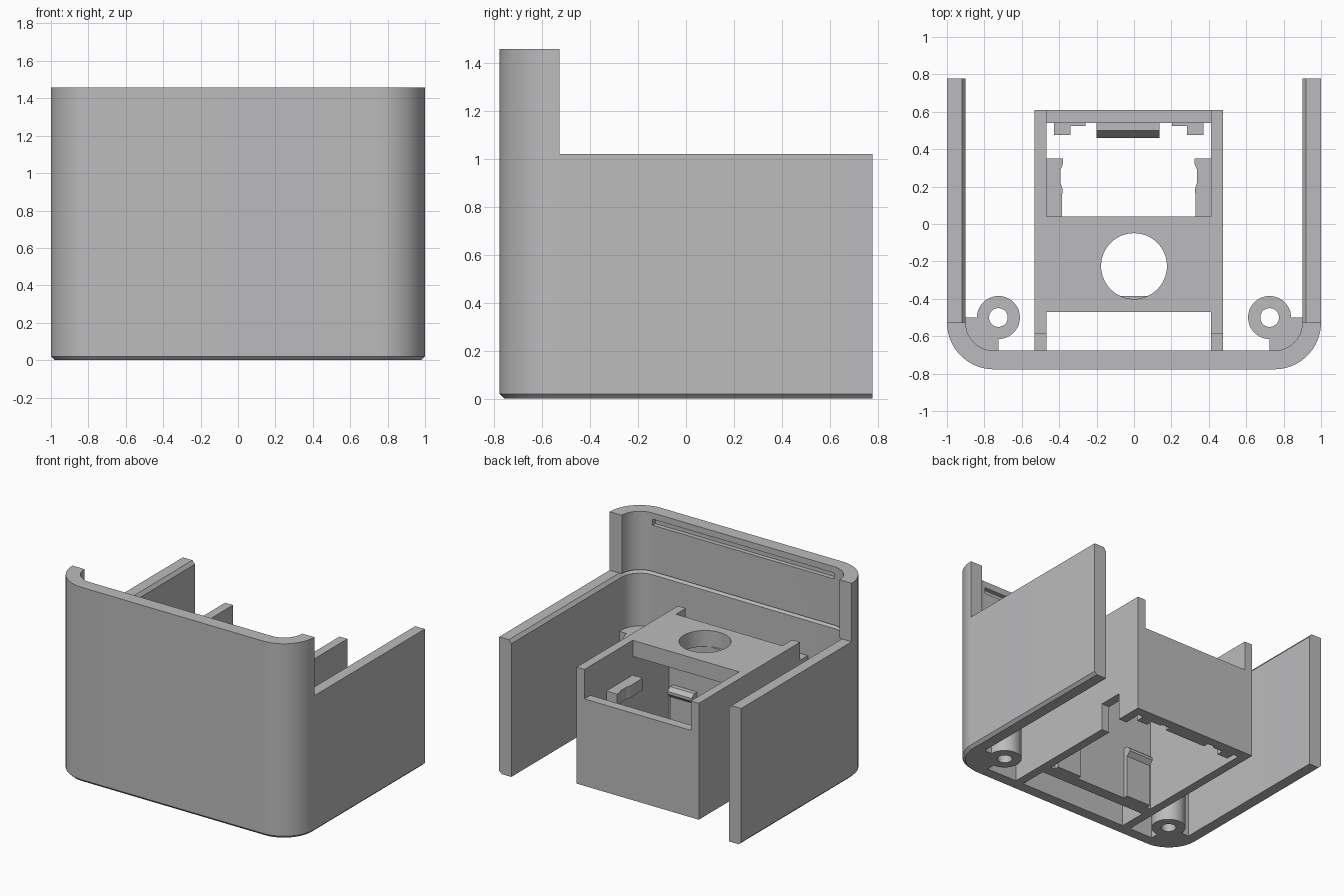
import bpy, bmesh, math

if "Cube" in bpy.data.objects:
    bpy.data.objects.remove(bpy.data.objects["Cube"])

grey = bpy.data.materials.new("grey_plastic")
grey.diffuse_color = (0.5, 0.5, 0.51, 1)
grey.use_nodes = True
grey.node_tree.nodes["Principled BSDF"].inputs["Base Color"].default_value = grey.diffuse_color


def finish(name, bm):
    bmesh.ops.recalc_face_normals(bm, faces=bm.faces)
    me = bpy.data.meshes.new(name)
    bm.to_mesh(me)
    bm.free()
    ob = bpy.data.objects.new(name, me)
    bpy.context.collection.objects.link(ob)
    me.materials.append(grey)
    return ob


def prism(name, pts, axis, lo, hi):
    """Extrude a 2D outline along an axis: 'x' takes (y, z), 'z' takes (x, y)."""
    bm = bmesh.new()
    put = (lambda p, h: (h, p[0], p[1])) if axis == 'x' else (lambda p, h: (p[0], p[1], h))
    face = bm.faces.new([bm.verts.new(put(p, lo)) for p in pts])
    ext = bmesh.ops.extrude_face_region(bm, geom=[face])
    verts = [v for v in ext['geom'] if isinstance(v, bmesh.types.BMVert)]
    bmesh.ops.translate(bm, verts=verts, vec=(hi - lo, 0, 0) if axis == 'x' else (0, 0, hi - lo))
    return finish(name, bm)


def box(name, x0, x1, y0, y1, z0, z1):
    return prism(name, [(x0, y0), (x1, y0), (x1, y1), (x0, y1)], 'z', z0, z1)


def circle(cx, cy, r, n=48):
    return [(cx + r * math.cos(2 * math.pi * i / n), cy + r * math.sin(2 * math.pi * i / n))
            for i in range(n)]


def cut(ob, cutter):
    m = ob.modifiers.new("cut", 'BOOLEAN')
    m.operation, m.solver, m.object = 'DIFFERENCE', 'EXACT', cutter
    cutter.hide_render = True
    cutter.hide_set(True)


def smooth(ob):
    bpy.ops.object.select_all(action='DESELECT')
    ob.select_set(True)
    bpy.context.view_layer.objects.active = ob
    bpy.ops.object.shade_smooth_by_angle(angle=math.radians(30))


def shell(name, profile, back_y):
    """Sweep an (inset, z) profile along the U-shaped plan with round front corners."""
    bm = bmesh.new()
    n = 16
    stations = [(-1, None)] if back_y is not None else []
    stations += [(-1, math.pi + math.pi / 2 * i / n) for i in range(n + 1)]
    stations += [(1, 1.5 * math.pi + math.pi / 2 * i / n) for i in range(n + 1)]
    stations += [(1, None)] if back_y is not None else []
    rings = []
    for side, a in stations:
        ring = []
        for o, z in profile:
            if a is None:
                co = (side * (1 - o), back_y, z)
            else:
                r = 0.25 - o
                co = (side * 0.75 + r * math.cos(a), -0.527 + r * math.sin(a), z)
            ring.append(bm.verts.new(co))
        rings.append(ring)
    k = len(profile)
    for a, b in zip(rings, rings[1:]):
        for i in range(k):
            bm.faces.new((a[i], a[(i + 1) % k], b[(i + 1) % k], b[i]))
    bm.faces.new(rings[0])
    bm.faces.new(rings[-1])
    return finish(name, bm)


# Outer shell: low U wall with chamfered edges, taller front wall above it
lower = shell("lower_shell", [(0.02, 0), (0, 0.02), (0, 1.02), (0.08, 1.02), (0.1, 0.995), (0.1, 0)], 0.777)
upper = shell("upper_front_wall", [(0, 1.02), (0, 1.457), (0.1, 1.457), (0.1, 1.02)], None)
cut(upper, box("slot_cutter", -0.75, 0.75, -0.71, -0.6, 1.365, 1.41))
smooth(lower)
smooth(upper)

# Screw posts in the front corners
for side, label in ((-1, "left"), (1, "right")):
    hole = prism(label + "_post_cutter", circle(side * 0.725, -0.5, 0.05), 'z', -0.1, 0.8)
    post = prism(label + "_screw_post", circle(side * 0.725, -0.5, 0.115), 'z', 0, 0.6)
    xs = sorted((side * 0.725, side * 0.905))
    web = box(label + "_post_web", xs[0], xs[1], -0.685, -0.5, 0, 0.6)
    for ob in (post, web):
        cut(ob, hole)
    smooth(post)

# Inner compartment side walls, the right one with a cable notch
top = [(0.61, 0), (0.61, 0.87), (-0.585, 0.87), (-0.585, 0.735), (-0.68, 0.735), (-0.68, 0)]
prism("left_inner_wall", top, 'x', -0.533, -0.468)
notch = [(0.23, 0), (0.23, 0.2), (0.41, 0.2), (0.41, 0)]
prism("right_inner_wall", top + notch, 'x', 0.412, 0.477)

# Compartment front, back and platform with a round hole
box("inner_back_wall", -0.468, 0.412, 0.54, 0.61, 0, 0.65)
box("inner_front_wall", -0.468, 0.412, -0.47, -0.385, 0, 0.75)
platform = box("platform", -0.468, 0.412, -0.47, 0.04, 0.75, 0.87)
cut(platform, prism("round_hole_cutter", circle(0, -0.225, 0.176, 64), 'z', 0.7, 1))
smooth(platform)

# Mirrored details about the compartment centre line
CX = -0.028
for side, label in ((-1, "left"), (1, "right")):
    def xr(a, b):
        return sorted((CX + side * a, CX + side * b))
    # side rest bars with a slight bulge
    edge = [(0.44, 0.04), (0.358, 0.04), (0.355, 0.19), (0.365, 0.22), (0.365, 0.29), (0.352, 0.32),
            (0.352, 0.35), (0.44, 0.35)]
    prism(label + "_rest_bar", [(CX + side * x, y) for x, y in edge], 'z', 0.52, 0.61)
    # stops on the back wall
    plan = [(0.4, 0.54), (0.4, 0.475), (0.312, 0.475), (0.312, 0.525), (0.232, 0.525), (0.232, 0.54)]
    prism(label + "_back_stop", [(CX + side * x, y) for x, y in plan], 'z', 0, 0.3)
    # snap clips on the front wall
    clip = [(-0.385, 0), (-0.35, 0), (-0.35, 0.31), (-0.32, 0.34), (-0.32, 0.36), (-0.35, 0.385), (-0.385, 0.385)]
    prism(label + "_front_clip", clip, 'x', *xr(0.205, 0.405))

# Central snap clip on the back wall
prism("back_clip", [(0.54, 0), (0.5, 0), (0.5, 0.27), (0.46, 0.31), (0.46, 0.33), (0.5, 0.39), (0.54, 0.39)],
      'x', -0.2, 0.137)
